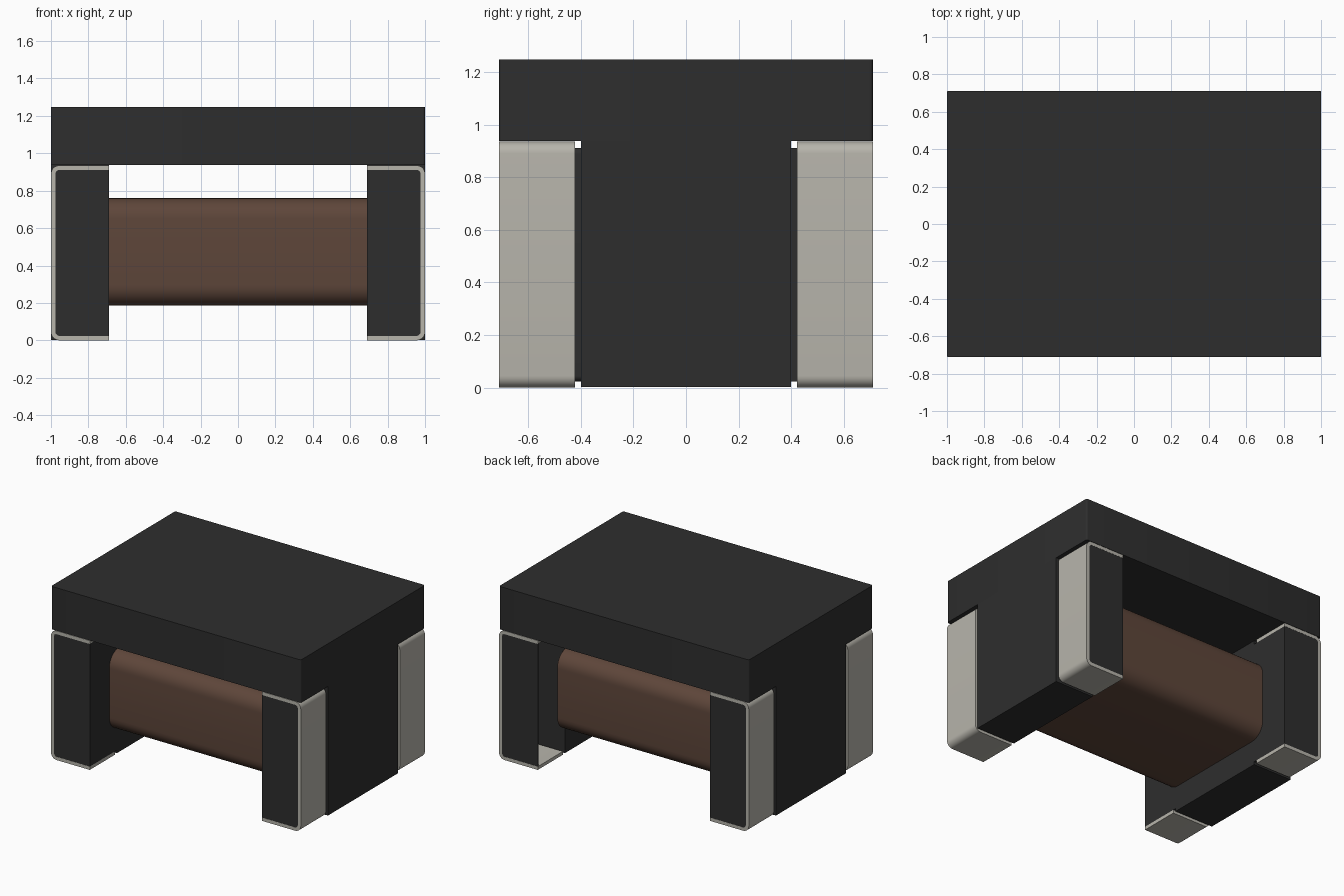
import bpy, bmesh, math

cube = bpy.data.objects.get("Cube")
if cube:
    bpy.data.objects.remove(cube, do_unlink=True)


def material(name, rgb):
    m = bpy.data.materials.new(name)
    m.use_nodes = True
    m.diffuse_color = (*rgb, 1)
    bsdf = m.node_tree.nodes["Principled BSDF"]
    bsdf.inputs["Base Color"].default_value = (*rgb, 1)
    bsdf.inputs["Roughness"].default_value = 0.6
    return m


FERRITE = material("dark ferrite", (0.027, 0.027, 0.027))
METAL = material("terminal metal", (0.475, 0.460, 0.410))
COPPER = material("brown winding", (0.112, 0.061, 0.042))


def rounded(u0, u1, v0, v1, radii, steps=8):
    """Rectangle outline; radii in order low-left, low-right, top-right, top-left."""
    corners = [(u0, v0, 1, 1), (u1, v0, -1, 1), (u1, v1, -1, -1), (u0, v1, 1, -1)]
    pts = []
    for i, ((u, v, su, sv), r) in enumerate(zip(corners, radii)):
        if r == 0:
            pts.append((u, v))
            continue
        for k in range(steps + 1):
            a = math.pi * (1 + i / 2) + math.pi / 2 * k / steps
            pts.append((u + su * r + r * math.cos(a), v + sv * r + r * math.sin(a)))
    return pts


def prism(name, outline, place, a, b, mat, caps=True):
    """Extrude an outline from a to b; place(u, v, w) gives the position."""
    bm = bmesh.new()
    ends = [[bm.verts.new(place(u, v, w)) for u, v in outline] for w in (a, b)]
    n = len(outline)
    for i in range(n):
        j = (i + 1) % n
        bm.faces.new((ends[0][i], ends[0][j], ends[1][j], ends[1][i]))
    if caps:
        for ring in ends:
            bm.faces.new(ring)
    bmesh.ops.recalc_face_normals(bm, faces=bm.faces)
    mesh = bpy.data.meshes.new(name)
    bm.to_mesh(mesh)
    bm.free()
    mesh.materials.append(mat)
    ob = bpy.data.objects.new(name, mesh)
    bpy.context.collection.objects.link(ob)
    bpy.ops.object.select_all(action='DESELECT')
    ob.select_set(True)
    bpy.context.view_layer.objects.active = ob
    bpy.ops.object.shade_smooth_by_angle(angle=math.radians(30))
    return ob


# Top slab with slightly softened vertical edges
prism("top_slab", rounded(-1, 1, -0.71, 0.71, [0.012] * 4, 4),
      lambda u, v, w: (u, v, w), 0.937, 1.247, FERRITE)

# Winding: rounded sleeve between the end blocks, open at the ends
prism("winding", rounded(-0.487, 0.487, 0.185, 0.76, [0.11] * 4),
      lambda u, v, w: (w, u, v), -0.69, 0.69, COPPER, caps=False)

# Wrap-around terminal profile and the core profile it encloses
IN, OUT, H, T = 0.69, 1.0, 0.935, 0.024
outer = rounded(IN, OUT, 0, H, [0, 0.045, 0.045, 0])
inner = rounded(IN, OUT - T, T, H - T, [0, 0.022, 0.022, 0])
clip = outer + inner[::-1]
clip = outer[:-1] + [outer[-1]] + [inner[-1]] + inner[-2:0:-1] + [inner[0]]

for sx, side in ((1, "left"), (-1, "right")):
    # Central pillar of each end
    prism(f"{side}_pillar", rounded(IN, OUT, 0.003, 0.937, [0] * 4),
          lambda u, v, w: (sx * u, w, v), -0.4, 0.4, FERRITE)
    for sy, end in ((-1, "front"), (1, "back")):
        def place(u, v, w):
            return (sx * u, sy * w, v)
        prism(f"{side}_{end}_terminal", clip, place, 0.422, 0.71, METAL)
        # The left back core is only a thin end plate, the others are solid
        start = 0.70 if (sx, sy) == (1, 1) else 0.4
        prism(f"{side}_{end}_core", inner, place, start, 0.709, FERRITE)
